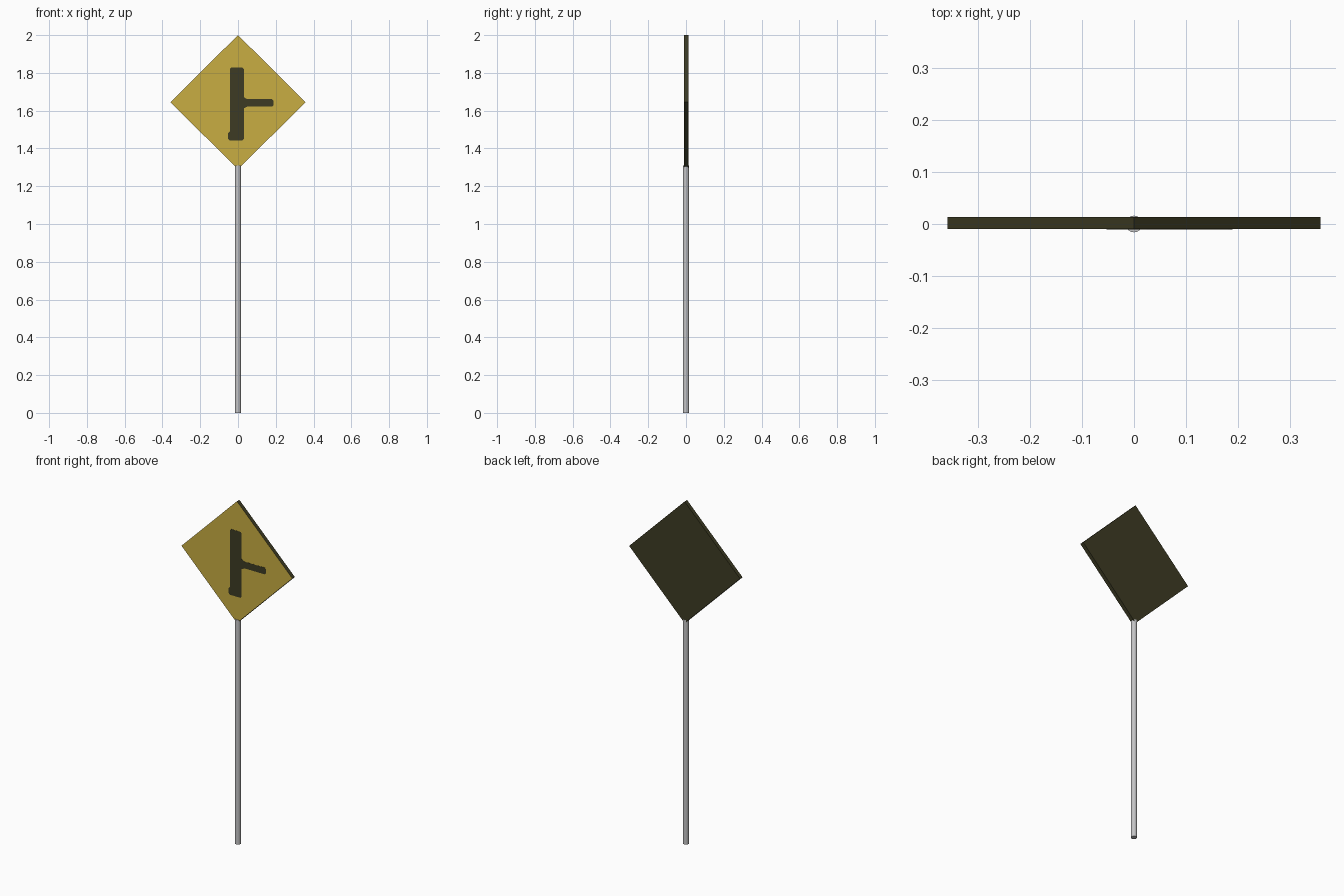
import bpy, bmesh

if "Cube" in bpy.data.objects:
    bpy.data.objects.remove(bpy.data.objects["Cube"])


def material(name, rgb):
    m = bpy.data.materials.new(name)
    m.diffuse_color = (*rgb, 1.0)
    m.use_nodes = True
    m.node_tree.nodes["Principled BSDF"].inputs["Base Color"].default_value = m.diffuse_color
    return m


yellow = material("sign_yellow", (0.58, 0.42, 0.055))
dark = material("dark_olive", (0.047, 0.044, 0.017))
steel = material("pole_grey", (0.55, 0.55, 0.56))


def plate(name, outline, y_front, y_back, mats):
    """Extrude a front-view outline (x, z), counter-clockwise, from y_front to y_back."""
    bm = bmesh.new()
    front = bm.faces.new([bm.verts.new((x, y_front, z)) for x, z in outline])
    geo = bmesh.ops.extrude_face_region(bm, geom=[front], use_keep_orig=True)
    moved = [g for g in geo["geom"] if isinstance(g, bmesh.types.BMVert)]
    bmesh.ops.translate(bm, verts=moved, vec=(0, y_back - y_front, 0))
    bmesh.ops.recalc_face_normals(bm, faces=bm.faces)
    # last material goes on everything except the front face
    for f in bm.faces:
        f.material_index = 0 if f.normal.y < -0.9 else len(mats) - 1
    me = bpy.data.meshes.new(name)
    bm.to_mesh(me)
    bm.free()
    for m in mats:
        me.materials.append(m)
    ob = bpy.data.objects.new(name, me)
    bpy.context.collection.objects.link(ob)
    return ob


# Diamond board: yellow front, dark rim and back
cz, r = 1.645, 0.355
plate("sign_board", [(0, cz - r), (r + 0.003, cz), (0, cz + r), (-r - 0.003, cz)],
      -0.010, 0.013, [yellow, dark])

# Painted side-road symbol
symbol = [(-0.046, 1.443), (0.024, 1.443), (0.031, 1.452), (0.031, 1.612),
          (0.05, 1.622), (0.180, 1.622), (0.189, 1.630), (0.189, 1.652),
          (0.180, 1.661), (0.05, 1.661), (0.031, 1.671), (0.031, 1.820),
          (0.024, 1.828), (-0.036, 1.828), (-0.043, 1.820), (-0.043, 1.49),
          (-0.053, 1.48), (-0.053, 1.452)]
plate("road_symbol", symbol, -0.0108, -0.0095, [dark])

# Round pole
h = 1.31
bpy.ops.mesh.primitive_cylinder_add(vertices=16, radius=0.016, depth=h, location=(0, 0, h / 2))
pole = bpy.context.object
pole.name = "pole"
pole.data.materials.append(steel)
bpy.ops.object.shade_smooth_by_angle()
